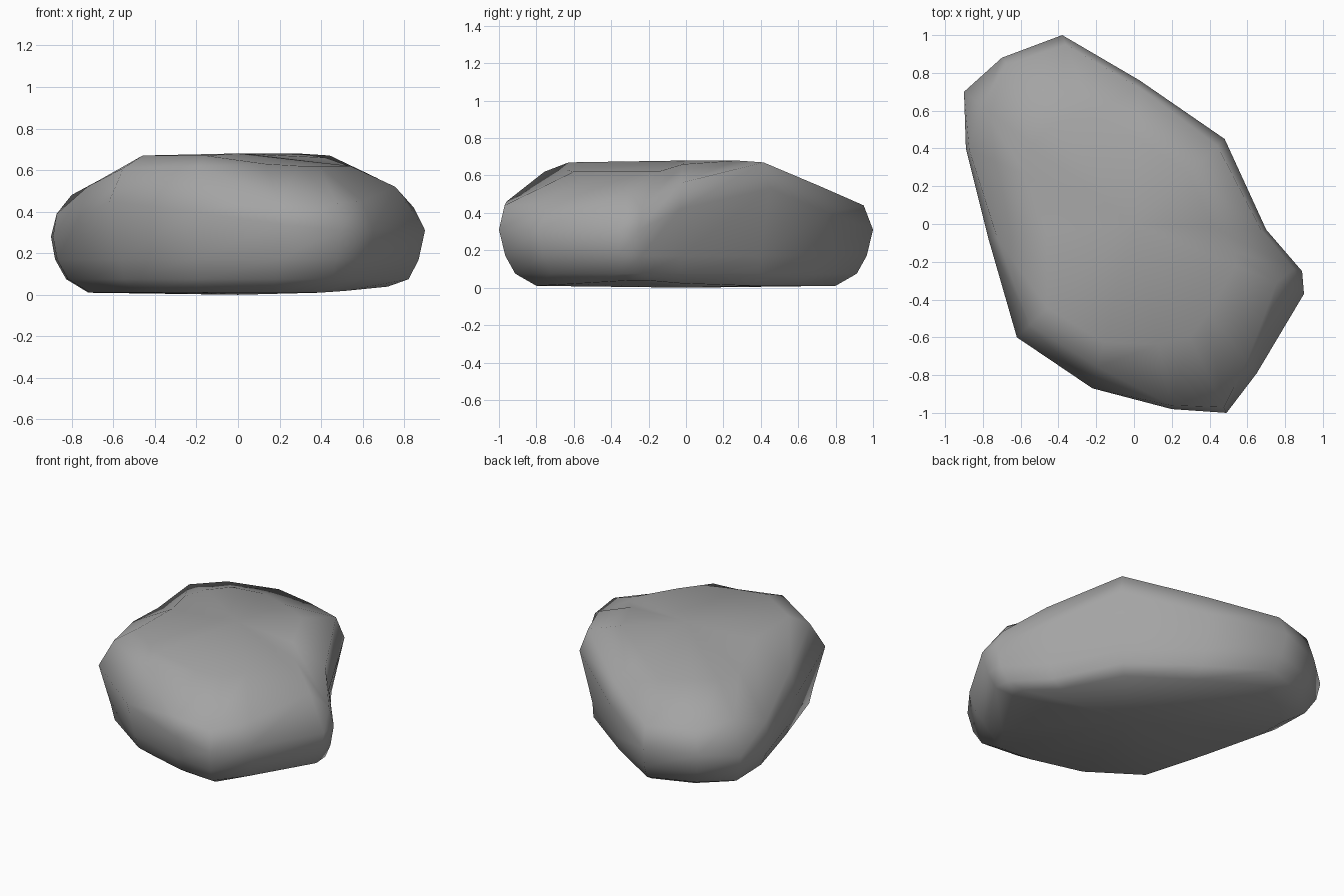
import bpy
import bmesh

cube = bpy.data.objects.get("Cube")
if cube:
    bpy.data.objects.remove(cube, do_unlink=True)

# Stone outline: x, y, height of the outline, then scale and height
# of the rim, then scale and height of the plateau
OUTLINE = [
    (0.49, -1.0, 0.31, 0.97, 0.44, 0.6, 0.62),
    (0.65, -0.79, 0.31, 0.92, 0.45, 0.6, 0.62),
    (0.9, -0.37, 0.31, 0.84, 0.52, 0.6, 0.62),
    (0.89, -0.25, 0.31, 0.95, 0.42, 0.6, 0.62),
    (0.7, -0.03, 0.42, 0.96, 0.56, 0.6, 0.66),
    (0.48, 0.45, 0.53, 0.92, 0.67, 0.6, 0.68),
    (0.03, 0.76, 0.4, 0.95, 0.54, 0.6, 0.63),
    (-0.38, 1.0, 0.31, 0.95, 0.44, 0.6, 0.58),
    (-0.7, 0.88, 0.3, 0.96, 0.45, 0.6, 0.6),
    (-0.9, 0.7, 0.28, 0.89, 0.48, 0.6, 0.59),
    (-0.89, 0.4, 0.28, 0.98, 0.39, 0.65, 0.6),
    (-0.77, -0.08, 0.36, 0.94, 0.52, 0.6, 0.66),
    (-0.62, -0.6, 0.45, 0.89, 0.61, 0.74, 0.67),
    (-0.22, -0.87, 0.4, 0.87, 0.62, 0.72, 0.67),
    (0.2, -0.98, 0.34, 0.98, 0.46, 0.65, 0.63),
]

# Stone body: rings stacked from the flat base to the sloping plateau
bm = bmesh.new()


def ring(rule):
    verts = []
    for p in OUTLINE:
        scale, height = rule(p)
        verts.append(bm.verts.new((p[0] * scale, p[1] * scale, height)))
    return verts


rings = [
    # The base lifts slightly towards its left end
    ring(lambda p: (0.8, 0.01 + 0.1 * max(0, p[0] * 0.8 - 0.43))),
    # The sides taper more where the outline runs higher
    ring(lambda p: (0.915 - 0.2 * (p[2] - 0.3), 0.075)),
    ring(lambda p: (0.97 - 0.4 * (p[2] - 0.3), 0.17)),
    ring(lambda p: (1.0, p[2])),
    ring(lambda p: p[3:5]),
    ring(lambda p: p[5:7]),
]
count = len(OUTLINE)
for lower, upper in zip(rings, rings[1:]):
    for i in range(count):
        j = (i + 1) % count
        bm.faces.new((lower[i], lower[j], upper[j], upper[i]))

# Base and top caps
base = bm.verts.new((0, 0, 0))
top = bm.verts.new((0, 0, 0.68))
for i in range(count):
    j = (i + 1) % count
    bm.faces.new((base, rings[0][j], rings[0][i]))
    bm.faces.new((top, rings[-1][i], rings[-1][j]))

for face in bm.faces:
    face.smooth = True
bmesh.ops.recalc_face_normals(bm, faces=bm.faces)
mesh = bpy.data.meshes.new("stone")
bm.to_mesh(mesh)
bm.free()

# Grey stone colour
grey = bpy.data.materials.new("stone_grey")
grey.use_nodes = True
colour = (0.37, 0.37, 0.37, 1)
grey.diffuse_color = colour
shader = grey.node_tree.nodes["Principled BSDF"]
shader.inputs["Base Color"].default_value = colour
shader.inputs["Roughness"].default_value = 0.9
mesh.materials.append(grey)

stone = bpy.data.objects.new("stone", mesh)
bpy.context.collection.objects.link(stone)
